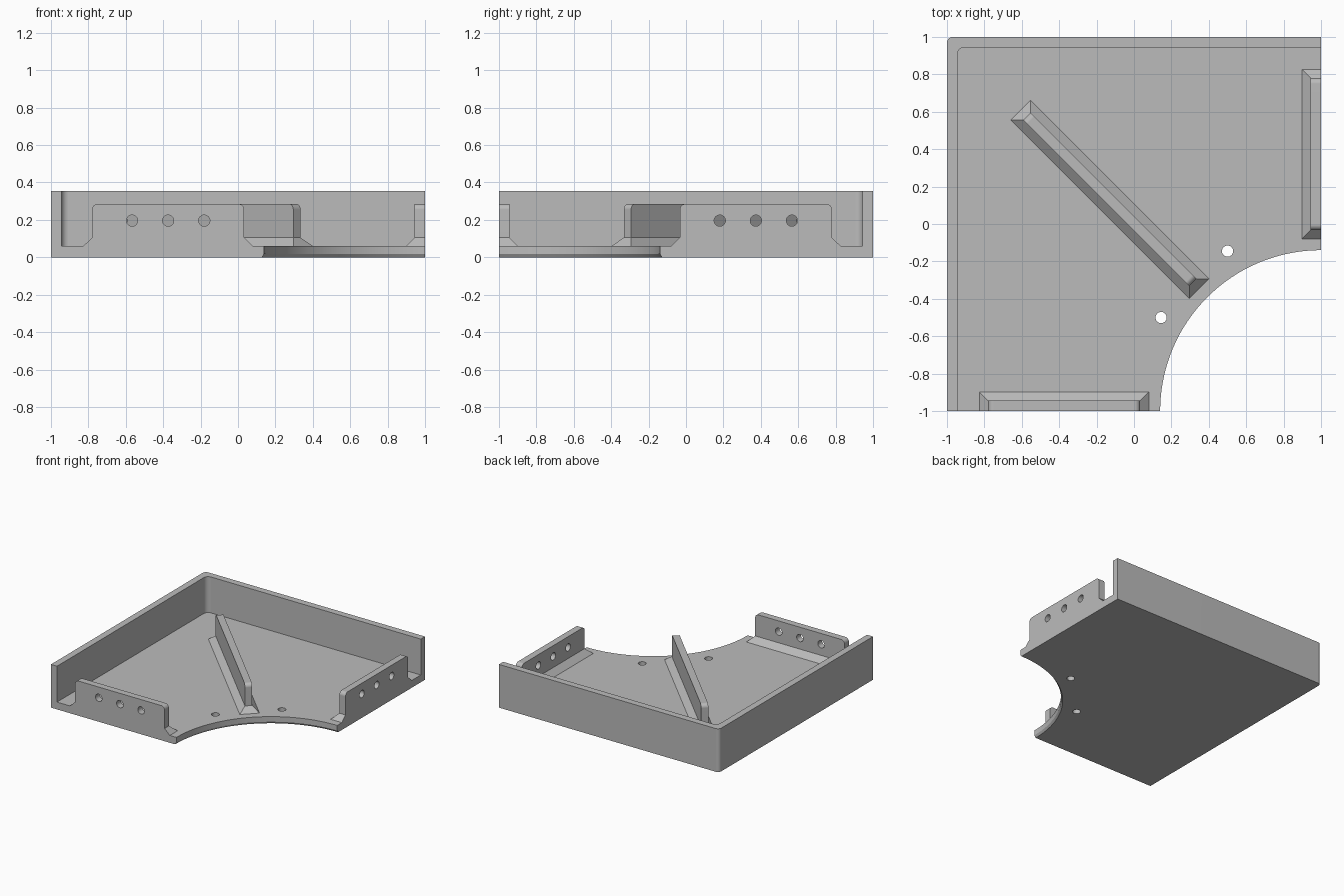
import bpy, bmesh
from math import sin, cos, pi, radians, sqrt

if "Cube" in bpy.data.objects:
    bpy.data.objects.remove(bpy.data.objects["Cube"], do_unlink=True)

FLOOR, WALL_TOP, LIP_TOP, FOOT_TOP = 0.06, 0.355, 0.285, 0.105
THICK, FLARE, HOLE = 0.055, 0.047, 0.03

grey = bpy.data.materials.new("plain_grey")
grey.use_nodes = True
grey.diffuse_color = (0.5, 0.5, 0.5, 1)
grey.node_tree.nodes["Principled BSDF"].inputs["Base Color"].default_value = (0.5, 0.5, 0.5, 1)


def loft(name, rings):
    """Closed solid through rings of equal point count."""
    bm = bmesh.new()
    loops = [[bm.verts.new(p) for p in ring] for ring in rings]
    n = len(loops[0])
    for a, b in zip(loops, loops[1:]):
        for i in range(n):
            j = (i + 1) % n
            bm.faces.new((a[i], a[j], b[j], b[i]))
    bm.faces.new(loops[0])
    bm.faces.new(loops[-1])
    bmesh.ops.recalc_face_normals(bm, faces=bm.faces)
    mesh = bpy.data.meshes.new(name)
    bm.to_mesh(mesh)
    bm.free()
    mesh.materials.append(grey)
    obj = bpy.data.objects.new(name, mesh)
    bpy.context.collection.objects.link(obj)
    return obj


def arc(cx, cy, r, start, end, steps):
    angles = [radians(start + (end - start) * i / steps) for i in range(steps + 1)]
    return [(cx + r * cos(a), cy + r * sin(a)) for a in angles]


def circle(cx, cy, r):
    return arc(cx, cy, r, 0, 360, 32)[:-1]


def at_z(points, z):
    return [(x, y, z) for x, y in points]


def combine(target, other, operation):
    mod = target.modifiers.new(operation.lower(), "BOOLEAN")
    mod.operation, mod.solver, mod.object = operation, "EXACT", other
    bpy.context.view_layer.objects.active = target
    bpy.ops.object.modifier_apply(modifier=mod.name)
    bpy.data.objects.remove(other, do_unlink=True)


outer_corner = arc(-0.97, 0.97, 0.03, 180, 90, 8)


# Floor with a quarter-round bite, chamfered along its lower edge
def floor_outline(r):
    return [(-1, -1)] + outer_corner + [(1, 1)] + arc(1, -1, r, 90, 180, 56)


tray = loft("corner_tray", [at_z(floor_outline(r), z)
                            for r, z in ((0.872, 0), (0.86, 0.018), (0.86, FLOOR))])

# Tall wall round the two outer sides
inner = 1 - THICK
wall_outline = ([(-1, -1)] + outer_corner + [(1, 1), (1, inner)]
                + arc(-inner + 0.04, inner - 0.04, 0.04, 90, 180, 8) + [(-inner, -1)])
combine(tray, loft("outer_wall", [at_z(wall_outline, FLOOR), at_z(wall_outline, WALL_TOP)]), "UNION")


# Upright plate with rounded top corners, on a flared foot
def upright(name, place, half, v0, v1, flare_back):
    profile = ([(-half, FLOOR)] + arc(-half + 0.03, LIP_TOP - 0.03, 0.03, 180, 90, 8)
               + arc(half - 0.03, LIP_TOP - 0.03, 0.03, 90, 0, 8) + [(half, FLOOR)])
    plate = loft(name, [[place(u, v, z) for u, z in profile] for v in (v0, v1)])

    def foot_ring(grow, z):
        back = v0 - (grow if flare_back else 0)
        return [place(u, v, z) for u, v in ((-half - grow, back), (half + grow, back),
                                            (half + grow, v1 + grow), (-half - grow, v1 + grow))]

    foot = loft(name + "_foot", [foot_ring(FLARE, FLOOR), foot_ring(0, FOOT_TOP)])
    combine(plate, foot, "UNION")
    return plate


def on_front(u, v, z):
    return (u - 0.3735, v - 1, z)


def on_right(u, v, z):
    return (1 - v, 0.3735 - u, z)


def on_diagonal(u, v, z):
    return (-0.129 + (u + v) / sqrt(2), 0.131 + (v - u) / sqrt(2), z)


# Drilled lips on the two open sides
for name, place in (("front_lip", on_front), ("right_lip", on_right)):
    lip = upright(name, place, 0.4065, 0, THICK, False)
    for u in (-0.193, 0, 0.193):
        ring = circle(u, 0.196, HOLE)
        combine(lip, loft("lip_drill", [[place(a, v, z) for a, z in ring]
                                        for v in (-0.05, 0.15)]), "DIFFERENCE")
    combine(tray, lip, "UNION")

# Diagonal rib
combine(tray, upright("diagonal_rib", on_diagonal, 0.628, -THICK / 2, THICK / 2, True), "UNION")

# Two screw holes in the floor
for x, y in ((0.5, -0.145), (0.145, -0.5)):
    ring = circle(x, y, HOLE)
    combine(tray, loft("floor_drill", [at_z(ring, -0.1), at_z(ring, 0.2)]), "DIFFERENCE")

# Smooth the rounded corners and holes, keep flat faces flat
bpy.ops.object.select_all(action="DESELECT")
tray.select_set(True)
bpy.context.view_layer.objects.active = tray
bpy.ops.object.shade_smooth_by_angle(angle=radians(30))
tray.modifiers.new("flat_faces", "WEIGHTED_NORMAL").keep_sharp = True
